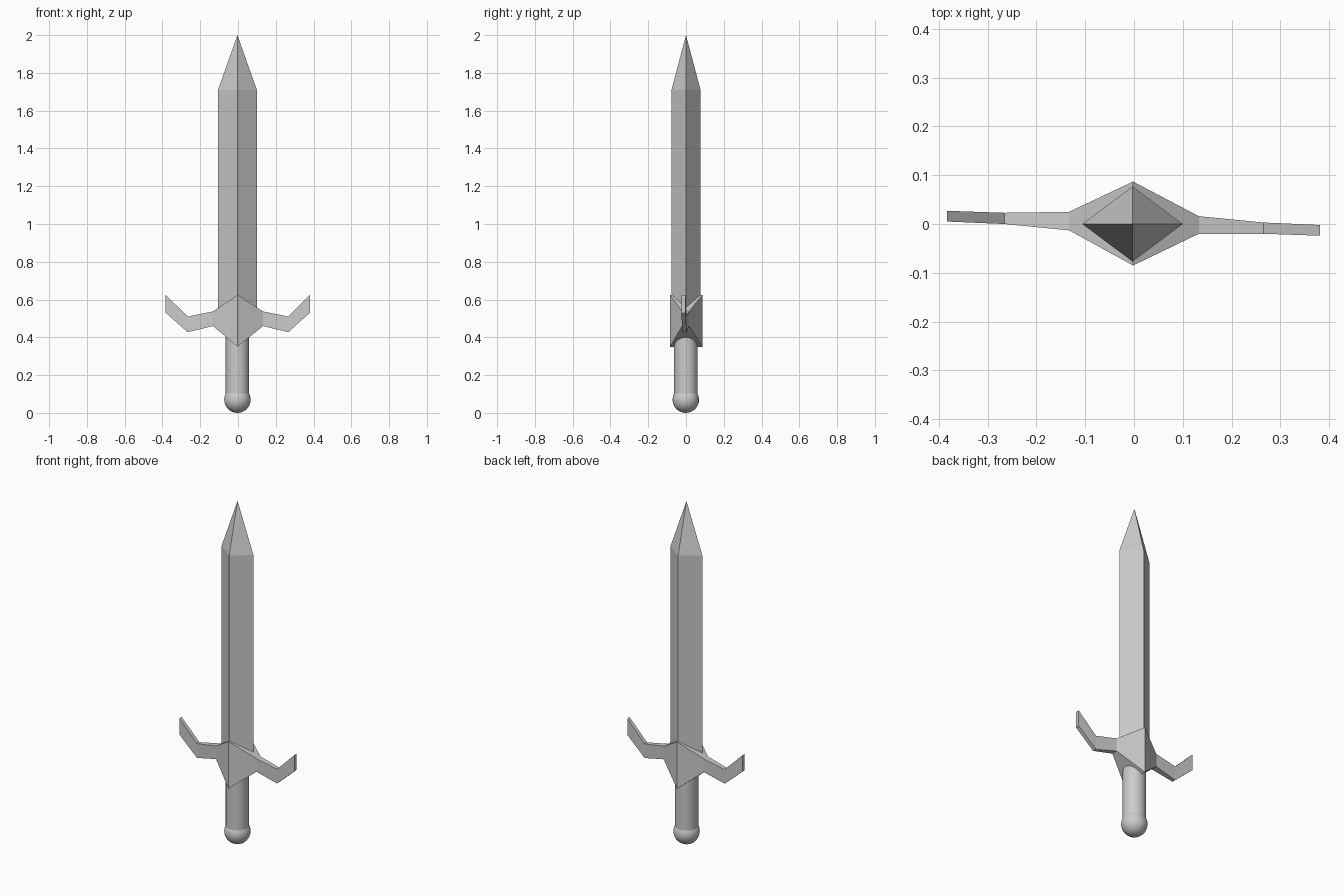
import bpy, bmesh

if "Cube" in bpy.data.objects:
    bpy.data.objects.remove(bpy.data.objects["Cube"])


def new_object(name, bm):
    bmesh.ops.recalc_face_normals(bm, faces=bm.faces[:])
    mesh = bpy.data.meshes.new(name)
    bm.to_mesh(mesh)
    bm.free()
    obj = bpy.data.objects.new(name, mesh)
    bpy.context.collection.objects.link(obj)
    return obj


def loft(name, rings):
    """Skin a row of four-point rings; a one-point ring makes a tip."""
    bm = bmesh.new()
    rows = [[bm.verts.new(p) for p in ring] for ring in rings]
    for a, b in zip(rows, rows[1:]):
        for i in range(4):
            j = (i + 1) % 4
            if len(b) == 1:
                bm.faces.new((a[i], a[j], b[0]))
            else:
                bm.faces.new((a[i], a[j], b[j], b[i]))
    for row in (rows[0], rows[-1]):
        if len(row) == 4:
            bm.faces.new(row)
    return new_object(name, bm)


def shade_smooth(obj):
    bpy.ops.object.select_all(action='DESELECT')
    obj.select_set(True)
    bpy.context.view_layer.objects.active = obj
    bpy.ops.object.shade_smooth_by_angle()


CX = -0.003


# Blade: diamond section rising to a four-sided point
def diamond(z):
    return [(CX - 0.103, 0, z), (CX, -0.077, z), (CX + 0.103, 0, z), (CX, 0.077, z)]


loft("blade", [diamond(0.45), diamond(1.71), [(CX, 0, 2.0)]])

# Crossguard: rectangular sections swept along x (x, y front, y back, z low, z high)
sections = [
    (-0.383, 0.005, 0.027, 0.53, 0.625),
    (-0.266, 0.000, 0.023, 0.427, 0.51),
    (-0.133, -0.013, 0.025, 0.46, 0.537),
    (-0.002, -0.085, 0.087, 0.35, 0.625),
    (0.133, -0.020, 0.016, 0.46, 0.537),
    (0.266, -0.020, 0.003, 0.427, 0.51),
    (0.381, -0.024, -0.002, 0.53, 0.625),
]
loft("crossguard", [[(x, f, lo), (x, b, lo), (x, b, hi), (x, f, hi)]
                    for x, f, b, lo, hi in sections])

# Grip: plain round handle
bpy.ops.mesh.primitive_cylinder_add(vertices=32, radius=0.062, depth=0.36,
                                    location=(CX, -0.001, 0.28))
grip = bpy.context.object
grip.name = "grip"
shade_smooth(grip)

# Pommel: ball at the base
bpy.ops.mesh.primitive_uv_sphere_add(segments=32, ring_count=16, radius=0.07,
                                     location=(CX, -0.001, 0.07))
pommel = bpy.context.object
pommel.name = "pommel"
shade_smooth(pommel)
